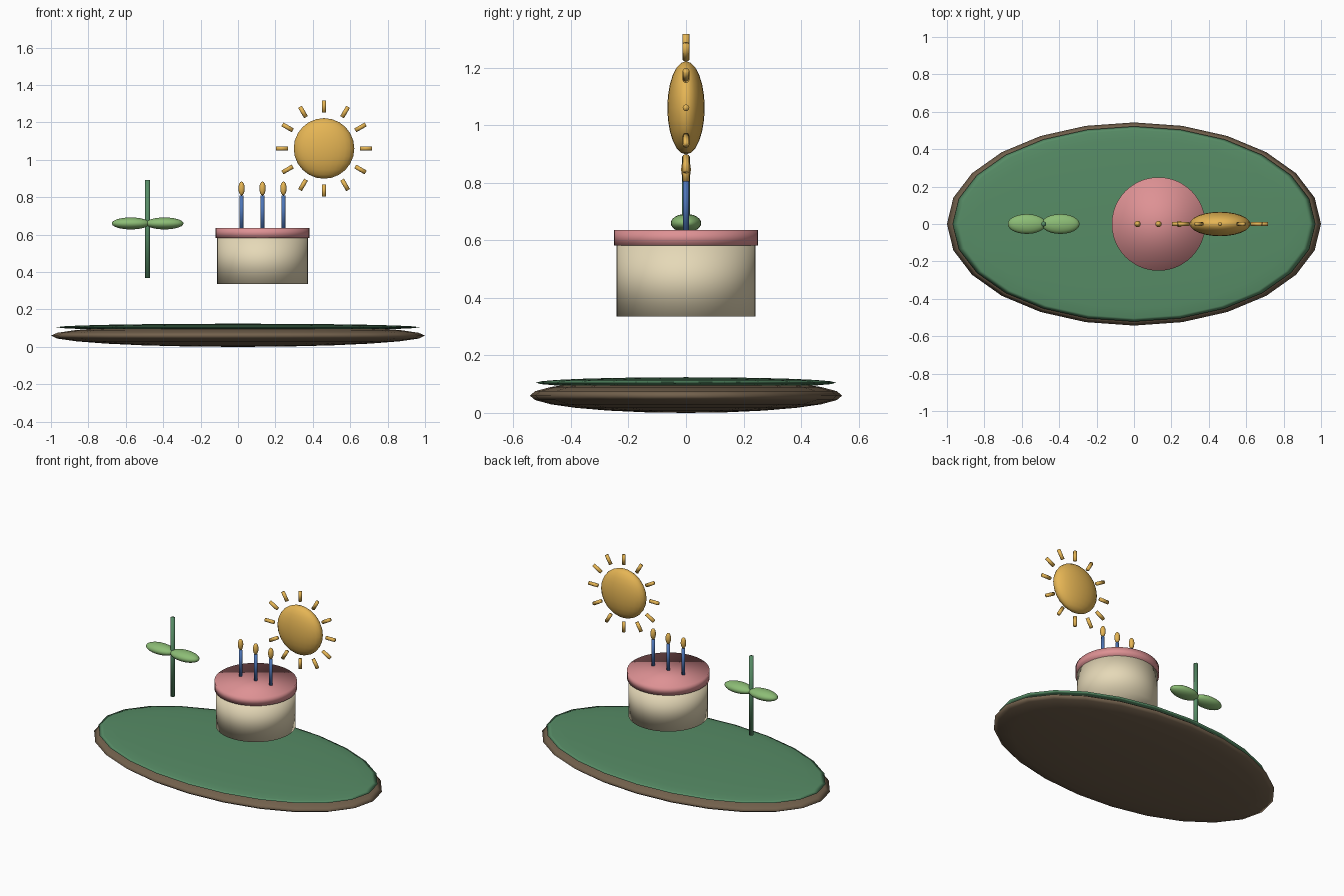
import bpy
from math import sin, cos, radians

if "Cube" in bpy.data.objects:
    bpy.data.objects.remove(bpy.data.objects["Cube"])


def to_linear(c):
    return c / 12.92 if c <= 0.04045 else ((c + 0.055) / 1.055) ** 2.4


def material(name, rgb):
    m = bpy.data.materials.new(name)
    m.diffuse_color = (*[to_linear(c) for c in rgb], 1)
    m.use_nodes = True
    m.node_tree.nodes["Principled BSDF"].inputs["Base Color"].default_value = m.diffuse_color
    return m


soil = material("soil_brown", (0.45, 0.38, 0.30))
grass = material("grass_green", (0.34, 0.55, 0.40))
stem_green = material("stem_green", (0.34, 0.55, 0.40))
leaf_green = material("leaf_green", (0.55, 0.74, 0.46))
cream = material("cream", (0.90, 0.85, 0.72))
pink = material("pink", (0.87, 0.57, 0.58))
blue = material("blue", (0.30, 0.46, 0.72))
gold = material("gold", (0.90, 0.71, 0.33))


def finish(name, mat):
    ob = bpy.context.object
    ob.name = name
    ob.data.materials.append(mat)
    bpy.ops.object.shade_smooth()
    return ob


def ellipsoid(name, loc, radii, mat, segments=24, rings=12):
    bpy.ops.mesh.primitive_uv_sphere_add(segments=segments, ring_count=rings, radius=1, location=loc)
    bpy.context.object.scale = radii
    bpy.ops.object.transform_apply(location=False, rotation=False, scale=True)
    return finish(name, mat)


def cylinder(name, loc, radius, depth, mat, sides=12, rot=(0, 0, 0)):
    bpy.ops.mesh.primitive_cylinder_add(vertices=sides, radius=radius, depth=depth,
                                        location=loc, rotation=rot)
    return finish(name, mat)


# Ground: soil disc with a thin grass cover
ellipsoid("soil", (0, 0, 0.06), (1.0, 0.543, 0.06), soil)
ellipsoid("grass", (0, 0, 0.105), (0.97, 0.522, 0.019), grass)

# Cake with icing
CAKE_X = 0.131
cylinder("cake_base", (CAKE_X, 0, 0.461), 0.242, 0.25, cream, 48)
cylinder("icing", (CAKE_X, 0, 0.609), 0.25, 0.055, pink, 48)

# Candles and flames
for i in range(3):
    x = CAKE_X + (i - 1) * 0.112
    cylinder(f"candle_{i + 1}", (x, 0, 0.721), 0.011, 0.176, blue)
    ellipsoid(f"flame_{i + 1}", (x, 0, 0.847), (0.017, 0.017, 0.037), gold, 16, 8)

# Sprout: stem and two leaves
STEM_X = -0.483
cylinder("stem", (STEM_X, 0, 0.63), 0.0135, 0.525, stem_green)
for side, label in ((-1, "left"), (1, "right")):
    ellipsoid(f"{label}_leaf", (STEM_X + side * 0.09, 0, 0.66), (0.102, 0.053, 0.032), leaf_green)

# Sun with twelve rays
SUN_X, SUN_Z = 0.46, 1.061
ellipsoid("sun", (SUN_X, 0, SUN_Z), (0.162, 0.065, 0.162), gold)
for i in range(12):
    a = radians(30 * i)
    cylinder(f"sun_ray_{i + 1}", (SUN_X + 0.225 * sin(a), 0, SUN_Z + 0.225 * cos(a)),
             0.0115, 0.064, gold, 12, (0, a, 0))
